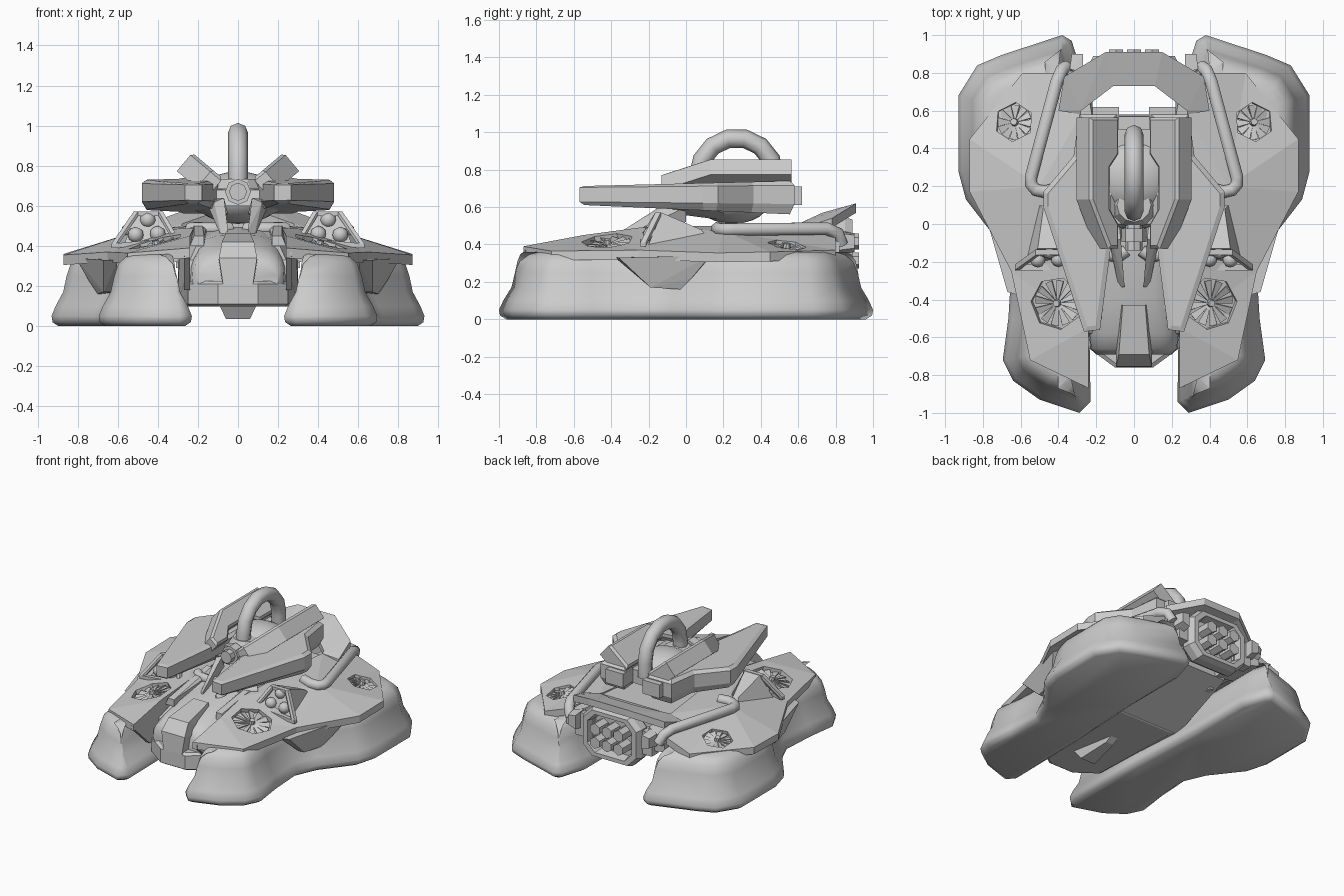
import bpy, bmesh
from math import sin, cos, pi, radians
from mathutils import Vector, Matrix
from mathutils.bvhtree import BVHTree

if "Cube" in bpy.data.objects:
    bpy.data.objects.remove(bpy.data.objects["Cube"])


def finish(name, bm, mirror=False, smooth=None):
    bmesh.ops.recalc_face_normals(bm, faces=bm.faces)
    me = bpy.data.meshes.new(name)
    bm.to_mesh(me)
    bm.free()
    ob = bpy.data.objects.new(name, me)
    bpy.context.collection.objects.link(ob)
    if smooth:
        bpy.ops.object.select_all(action='DESELECT')
        ob.select_set(True)
        bpy.context.view_layer.objects.active = ob
        bpy.ops.object.shade_smooth_by_angle(angle=radians(smooth))
    if mirror:
        ob.modifiers.new("Mirror", 'MIRROR').use_mirror_merge = False
    return ob


def loft(name, rings, mirror=False, smooth=None, mat=None):
    bm = bmesh.new()
    vs = [[bm.verts.new(p) for p in r] for r in rings]
    n = len(rings[0])
    for a, b in zip(vs, vs[1:]):
        for i in range(n):
            bm.faces.new((a[i], a[(i + 1) % n], b[(i + 1) % n], b[i]))
    bm.faces.new(vs[0])
    bm.faces.new(vs[-1])
    if mat:
        bmesh.ops.transform(bm, matrix=mat, verts=bm.verts)
    return finish(name, bm, mirror, smooth)


def offset(pts, d):
    """Move a counter-clockwise outline inwards by d."""
    out, n = [], len(pts)
    for i in range(n):
        p, a, b = (Vector(pts[k % n]) for k in (i, i - 1, i + 1))
        e, f = (p - a).normalized(), (b - p).normalized()
        m = Vector((-e.y - f.y, e.x + f.x)).normalized()
        out.append(p + m * d / max(0.6, m.dot(Vector((-e.y, e.x)))))
    return out


def stack(name, pts, levels, **kw):
    """Outline in plan, lofted through (z, inset) levels."""
    return loft(name, [[(p[0], p[1], z) for p in offset(pts, d)] for z, d in levels], **kw)


def hull(name, pts, mirror=False, both=False):
    if both:
        pts = pts + [(-x, y, z) for x, y, z in pts]
    bm = bmesh.new()
    for p in pts:
        bm.verts.new(p)
    bmesh.ops.convex_hull(bm, input=bm.verts)
    bmesh.ops.dissolve_limit(bm, angle_limit=0.02, verts=bm.verts, edges=bm.edges)
    return finish(name, bm, mirror)


def box(name, x, y, z, mirror=False):
    return hull(name, [(a, b, c) for a in x for b in y for c in z], mirror)


def cyl(name, c, r, depth, n, rot=None, r2=None, mirror=False, smooth=None):
    bm = bmesh.new()
    m = Matrix.Translation(c) @ (rot or Matrix.Rotation(pi / 2, 4, 'X'))
    bmesh.ops.create_cone(bm, cap_ends=True, segments=n, radius1=r,
                          radius2=r if r2 is None else r2, depth=depth, matrix=m)
    return finish(name, bm, mirror, smooth)


def tube(name, pts, r, mirror=False):
    cu = bpy.data.curves.new(name, 'CURVE')
    cu.dimensions = '3D'
    cu.bevel_depth, cu.bevel_resolution, cu.use_fill_caps = r, 2, True
    s = cu.splines.new('POLY')
    s.points.add(len(pts) - 1)
    for q, p in zip(s.points, pts):
        q.co = (*p, 1)
    s.use_smooth = True
    ob = bpy.data.objects.new(name, cu)
    bpy.context.collection.objects.link(ob)
    if mirror:
        ob.modifiers.new("Mirror", 'MIRROR').use_mirror_merge = False


# Inflated hover skirts
skirt = [(.23, -.94), (.29, -1), (.5, -.93), (.64, -.83), (.695, -.72), (.665, -.5),
         (.65, -.25), (.72, -.09), (.89, .13), (.93, .28), (.93, .68), (.83, .84),
         (.7, .895), (.38, 1), (.33, .97), (.27, .78), (.27, .3), (.24, -.3)]
stack("hover_skirt", skirt, [(0, .035), (.02, .005), (.05, 0), (.1, .02), (.17, .058), (.25, .075),
      (.31, .095), (.345, .13), (.36, .17)], mirror=True, smooth=70)

# Armoured deck, one sloping slab per side
top = [(.24, -.87, .39), (.55, -.72, .365), (.65, -.25, .37), (.87, .17, .355), (.87, .45, .36),
       (.59, .8, .37), (.4, .8, .44), (.28, .58, .5), (.22, .1, .5), (.22, -.25, .49),
       (.24, -.55, .45), (.5, .2, .475)]
faces = [(0, 1, 10), (1, 2, 10), (10, 2, 9), (9, 2, 11), (9, 11, 8), (2, 3, 11), (3, 4, 11),
         (4, 5, 11), (5, 6, 11), (6, 7, 11), (7, 8, 11)]
bm = bmesh.new()
vs = [bm.verts.new(p) for p in top]
for f in faces:
    bm.faces.new([vs[i] for i in f])
bm.normal_update()
tree = BVHTree.FromBMesh(bm)
ext = bmesh.ops.extrude_face_region(bm, geom=bm.faces[:], use_keep_orig=True)
for v in ext["geom"]:
    if isinstance(v, bmesh.types.BMVert):
        v.co.z -= .05
deck = finish("deck_armour", bm)

# Recessed lift fans
for tag, x, y, r, n in (("front", .41, -.42, .14, 7), ("rear", .635, .54, .105, 6)):
    p, nrm, _, _ = tree.ray_cast(Vector((x, y, 2)), Vector((0, 0, -1)))
    rot = nrm.to_track_quat('Z', 'Y').to_matrix().to_4x4()
    cut = cyl(tag + "_fan_cutter", p, r, .06, n, rot)
    cut.hide_render = True
    cut.hide_set(True)
    b = deck.modifiers.new("Fan well", 'BOOLEAN')
    b.object, b.operation, b.solver = cut, 'DIFFERENCE', 'EXACT'
    cyl(tag + "_fan_hub", p - nrm * .01, .024, .04, 8, rot, .018, mirror=True)
    for k in range(12):
        m = Matrix.Translation(p - nrm * .018) @ rot @ Matrix.Rotation(k * pi / 6, 4, 'Z') \
            @ Matrix.Rotation(.3, 4, 'X')
        w = r * .86
        loft(tag + "_fan_blade", [[(.02, -.006, z), (w, -.022, z), (w, .022, z), (.02, .006, z)]
                                  for z in (-.003, .003)], mirror=True, mat=m)
deck.modifiers.new("Mirror", 'MIRROR').use_mirror_merge = False

# Deck inner walls and waist flaps
hull("deck_inner_wall", [(x, y, z) for x in (.24, .27) for y, z in
     ((-.86, .35), (-.86, .37), (-.68, .18), (.5, .25), (.5, .47), (-.5, .43))], mirror=True)
hull("waist_flap", [(.6, -.38, .33), (.67, -.36, .33), (.62, -.19, .17), (.67, -.19, .17),
     (.63, -.03, .16), (.70, -.03, .16), (.6, .15, .34), (.81, .13, .34), (.74, .03, .22)], mirror=True)

# Central hull, lower pan, nose and keel
hull("central_hull", [(.24, -.6, .2), (.24, -.58, .33), (.2, -.45, .42), (.24, -.1, .49), (.29, .57, .49),
     (.3, .58, .3), (.3, .1, .1), (.24, -.55, .12)], both=True)
stack("lower_pan", [(-.1, -.76), (.1, -.76), (.25, -.65), (.28, .1), (-.28, .1), (-.25, -.65)],
      [(.097, .02), (.11, 0), (.21, 0), (.225, .02)])
arc = [pi * k / 12 for k in range(13)]
loft("nose_cowl", [[(w * (abs(cos(a)) ** .6) * (1 if cos(a) > 0 else -1), y, .21 + h * sin(a) ** .6)
     for a in arc] for y, w, h in ((-.69, .2, .10), (-.66, .23, .15), (-.58, .24, .19),
     (-.4, .24, .245), (-.1, .24, .285))], smooth=40)
hull("nose_panel", [(.075, -.76, .21), (.095, -.755, .34), (.08, -.69, .42), (.06, -.43, .465),
     (.1, -.43, .3)], both=True)
hull("keel_fin", [(.09, -.52, .1), (.06, -.48, .035), (.03, -.25, .07), (.03, -.2, .1)], both=True)
hull("cockpit_rail", [(.17, -.5, .4), (.24, -.5, .4), (.17, -.5, .45), (.22, -.5, .45),
     (.15, -.02, .5), (.24, -.02, .49), (.18, -.05, .52), (.22, -.05, .52)], mirror=True)
hull("canopy_strut", [(.05, -.34, .44), (.08, -.34, .44), (.05, -.33, .48), (.07, -.08, .64),
     (.12, -.08, .62), (.11, 0, .52), (.15, 0, .6)], mirror=True)
tube("nose_cushion", [(.04, -.14, .485), (.08, -.17, .485), (.2, -.16, .485), (.24, -.12, .485)], .033, True)

# Triangular headlight housings with lamps
loft("headlight_housing", [[(.32, -.2, .43), (.57, -.2, .40), (.51, -.13, .57), (.385, -.13, .57)],
     [(.42, .1, .46), (.5, .1, .46), (.48, .08, .48), (.44, .08, .48)]], mirror=True)
corner = [(.31, -.23, .43), (.62, -.23, .40), (.51, -.15, .56), (.385, -.15, .56)]
for a, b in zip(corner, corner[1:] + corner[:1]):
    hull("headlight_frame", [(x + dx, y + dy, z + dz) for x, y, z in (a, b)
         for dx in (-.011, .011) for dy in (-.015, .015) for dz in (-.011, .011)], mirror=True)
for x, z in ((.40, .46), (.51, .455), (.45, .53)):
    bm = bmesh.new()
    bmesh.ops.create_icosphere(bm, subdivisions=2, radius=.04,
                               matrix=Matrix.Translation((x, -.235 + (z - .38) * .6, z)))
    finish("headlight_lamp", bm, True, 40)

# Deck pipes
tube("deck_pipe", [(.36, .83, .40), (.385, .81, .46), (.41, .75, .485), (.545, .25, .48), (.545, .21, .48),
     (.52, .18, .48), (.47, .17, .485), (.4, .19, .49)], .036, True)

# Rear collar around the engine opening
inner = [(.28, .58, .5), (.28, .6, .51), (.11, .73, .57)]
outer = [(.4, .6, .48), (.37, .78, .54), (.15, .91, .62)]
for i in range(2):
    hull("rear_collar", [(x, y, z - d) for x, y, z in inner[i:i + 2] + outer[i:i + 2]
         for d in (0, .05)], mirror=True)
hull("rear_collar_middle", [(x, y, z - d) for x, y, z in (inner[2], outer[2]) for d in (0, .05)], both=True)

# Engine exhaust grille
def octagon(s, y):
    return [(x * s, y, .365 + z * s) for x, z in ((.12, -.14), (.18, -.08), (.18, .08), (.12, .14),
            (-.12, .14), (-.18, .08), (-.18, -.08), (-.12, -.14))]
loft("exhaust_frame", [octagon(1.1, .745), octagon(1.3, .79), octagon(1.3, .85), octagon(1.2, .89),
     octagon(1, .89), octagon(.92, .82)])
for x in (-.095, 0, .095):
    for z in (.315, .415):
        cyl("exhaust_nozzle", (x, .865, z), .043, .12, 6)
box("exhaust_bracket", (.16, .31), (.76, .84), (.29, .46), True)
hull("exhaust_bracket_cap", [(.27, .8, .34), (.34, .82, .37), (.34, .82, .46), (.27, .8, .47),
     (.27, .9, .36), (.33, .9, .38), (.33, .9, .45), (.27, .9, .46)], True)
hull("engine_mount", [(.22, .56, .3), (.22, .56, .48), (.4, .56, .34), (.4, .56, .46),
     (.22, .8, .3), (.26, .8, .48), (.4, .82, .34), (.4, .82, .42)], mirror=True)

# Turret base and body
bm = bmesh.new()
bmesh.ops.create_uvsphere(bm, u_segments=20, v_segments=12, radius=1,
    matrix=Matrix.Translation((0, .25, .64)) @ Matrix.Diagonal((.22, .2, .13, 1)))
finish("turret_ball", bm, smooth=40)
hull("turret_body", [(.1, -.02, .6), (.12, 0, .68), (.17, .3, .7), (.17, .5, .7), (.15, .5, .6)], both=True)

# Broad side pods, deepening towards the rear
def pod_ring(lo_hi, d):
    pts = [(.18, -.56), (.265, -.57), (.48, .09), (.48, .17), (.32, .36), (.29, .58), (.09, .58), (.1, .05)]
    return [(p.x, p.y, lo_hi[0] + lo_hi[1] * (p.y + .57)) for p in offset(pts, d)]
loft("turret_side_pod", [pod_ring((.612, -.045), .025), pod_ring((.628, -.01), 0),
     pod_ring((.705, .01), 0), pod_ring((.712, .025), .025)], mirror=True)

# Tilted launcher boxes above the pods
tilt = Matrix.Translation((.19, 0, .755)) @ Matrix.Rotation(-radians(40), 4, 'Y')
stack("launcher_box", [(-.1, -.13), (-.03, -.13), (.1, .13), (.1, .565), (-.1, .565), (-.1, .37),
      (-.04, .3), (-.04, .08), (-.1, .0)], [(-.06, .0), (.045, 0), (.06, .015)], mirror=True, mat=tilt)
box("launcher_port", (.08, .22), (.5, .62), (.61, .71), True)
hull("pod_brace", [(.05, -.03, .56), (.07, -.08, .64), (.22, -.12, .62), (.24, .1, .60),
     (.1, .2, .53), (.2, .2, .57)], mirror=True)

# Gun with its arched feed hose
hose = [(0, .27 + .205 * cos(a), .765 + .205 * sin(a)) for a in [pi * k / 7 for k in range(8)]]
tube("feed_hose", [(0, .475, .66)] + hose + [(0, .065, .66)], .05)
cyl("hose_collar", (0, .1, .71), .12, .05, 12, Matrix.Identity(4), .09)
cyl("gun_barrel", (0, -.01, .67), .045, .26, 8)
cyl("gun_ring", (0, -.06, .67), .065, .07, 8)
cyl("gun_breech", (0, .1, .67), .085, .16, 8, r2=.06)
